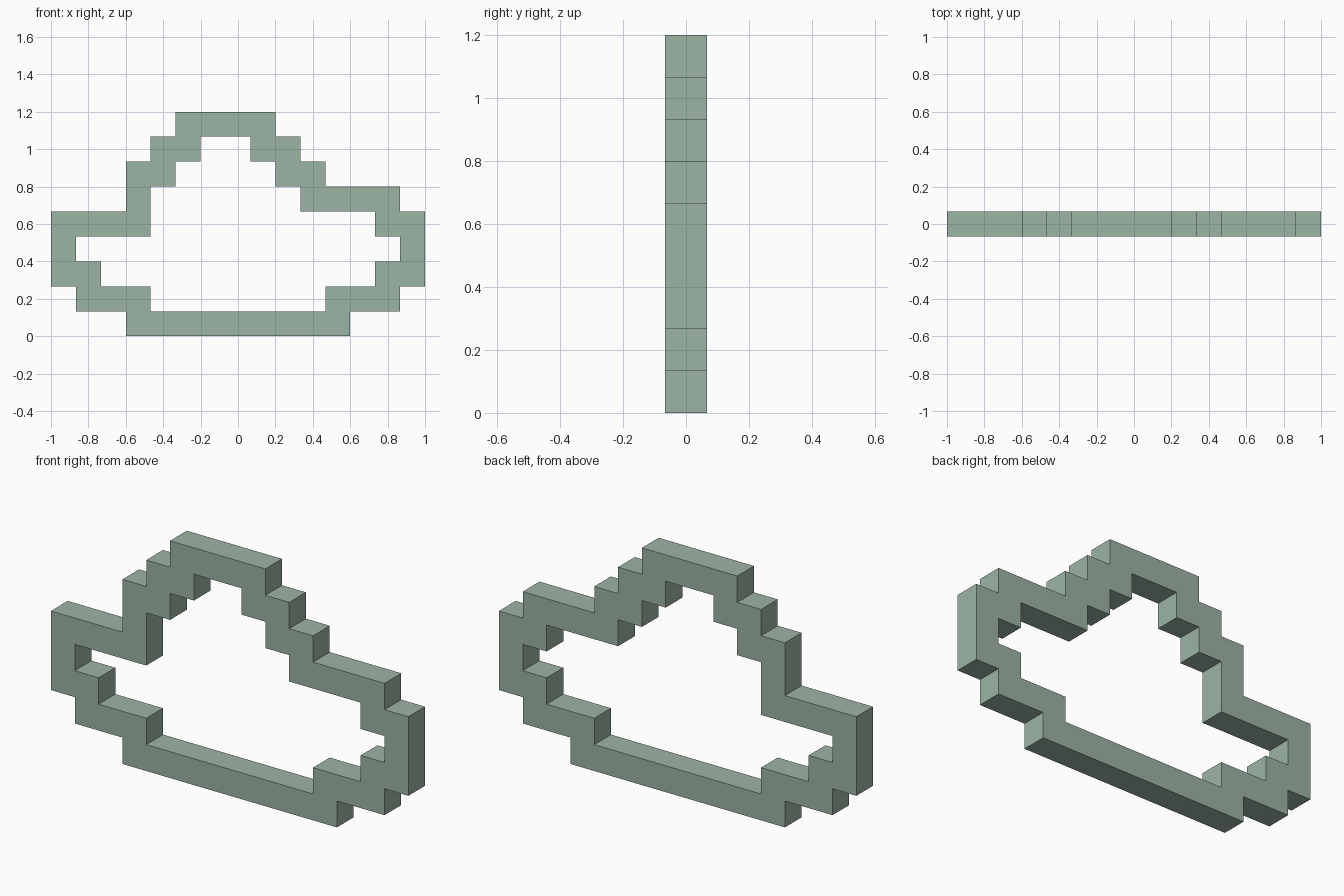
import bpy, bmesh

if "Cube" in bpy.data.objects:
    bpy.data.objects.remove(bpy.data.objects["Cube"])

CELL = 2 / 15  # the model is a 15 x 9 pixel outline
# Filled column spans (start, end) for each pixel row, bottom to top
ROWS = [
    [(3, 12)],
    [(1, 4), (11, 14)],
    [(0, 2), (13, 15)],
    [(0, 1), (14, 15)],
    [(0, 4), (13, 15)],
    [(3, 4), (10, 14)],
    [(3, 5), (9, 11)],
    [(4, 6), (8, 10)],
    [(5, 9)],
]

# Front face: one square per pixel, welded together
bm = bmesh.new()
for row, spans in enumerate(ROWS):
    for start, end in spans:
        for col in range(start, end):
            corners = [(col, row), (col + 1, row), (col + 1, row + 1), (col, row + 1)]
            bm.faces.new([bm.verts.new((-1 + c * CELL, -CELL / 2, r * CELL))
                          for c, r in corners])
bmesh.ops.remove_doubles(bm, verts=bm.verts, dist=1e-4)

# Depth: extrude one pixel backwards, keeping the front closed
result = bmesh.ops.extrude_face_region(bm, geom=bm.faces[:], use_keep_orig=True)
moved = [g for g in result["geom"] if isinstance(g, bmesh.types.BMVert)]
bmesh.ops.translate(bm, verts=moved, vec=(0, CELL, 0))
bmesh.ops.recalc_face_normals(bm, faces=bm.faces)

mesh = bpy.data.meshes.new("cloud_outline")
bm.to_mesh(mesh)
bm.free()

# Sage green colour
sage = bpy.data.materials.new("sage green")
sage.diffuse_color = (0.335, 0.456, 0.375, 1)
sage.use_nodes = True
sage.node_tree.nodes["Principled BSDF"].inputs["Base Color"].default_value = sage.diffuse_color
mesh.materials.append(sage)

cloud = bpy.data.objects.new("cloud_outline", mesh)
bpy.context.collection.objects.link(cloud)
